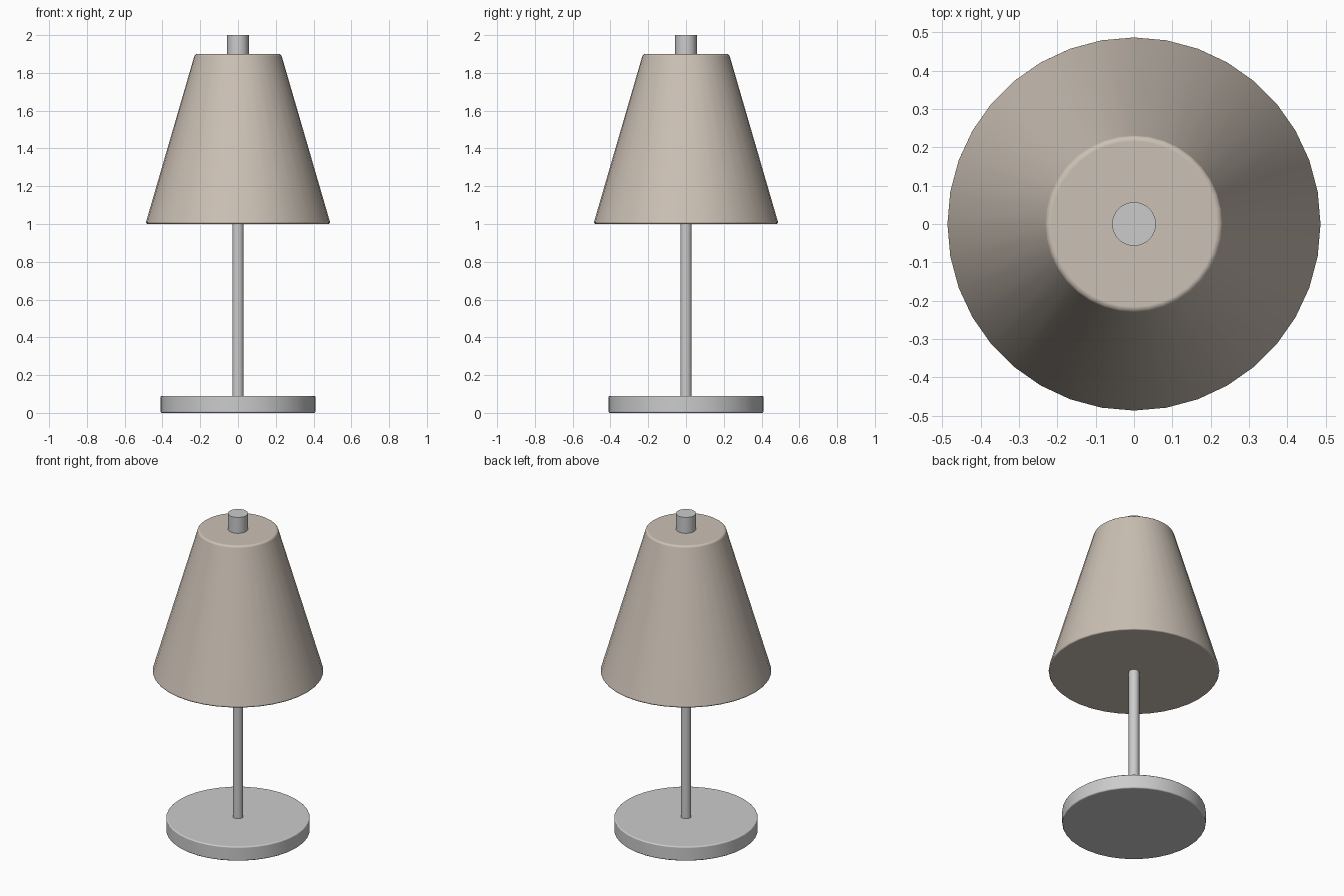
import bpy

if "Cube" in bpy.data.objects:
    bpy.data.objects.remove(bpy.data.objects["Cube"])


def frustum(name, r_bottom, r_top, z0, z1, bevel=0.0, sides=36, material=None):
    """Smooth round part between two heights, with optionally softened rims."""
    bpy.ops.mesh.primitive_cone_add(vertices=sides, radius1=r_bottom, radius2=r_top,
                                    depth=z1 - z0, location=(0, 0, (z0 + z1) / 2))
    ob = bpy.context.object
    ob.name = name
    bpy.ops.object.shade_smooth_by_angle(angle=0.6)
    if bevel:
        mod = ob.modifiers.new("soft_rim", 'BEVEL')
        mod.width = bevel
        mod.segments = 3
        mod.limit_method = 'ANGLE'
        mod.angle_limit = 0.6
        mod.harden_normals = True
    if material:
        ob.data.materials.append(material)
    return ob


fabric = bpy.data.materials.new("shade_fabric")
fabric.diffuse_color = (0.60, 0.53, 0.46, 1)
fabric.use_nodes = True
fabric.node_tree.nodes["Principled BSDF"].inputs["Base Color"].default_value = fabric.diffuse_color

# Round foot
frustum("base", 0.41, 0.41, 0.0, 0.09, bevel=0.008)

# Thin pole running up into the shade
frustum("pole", 0.03, 0.03, 0.08, 1.02)

# Tapered closed shade
frustum("lampshade", 0.49, 0.228, 1.0, 1.9, bevel=0.012, material=fabric)

# Knob on top of the shade
frustum("finial", 0.057, 0.057, 1.89, 2.0)
